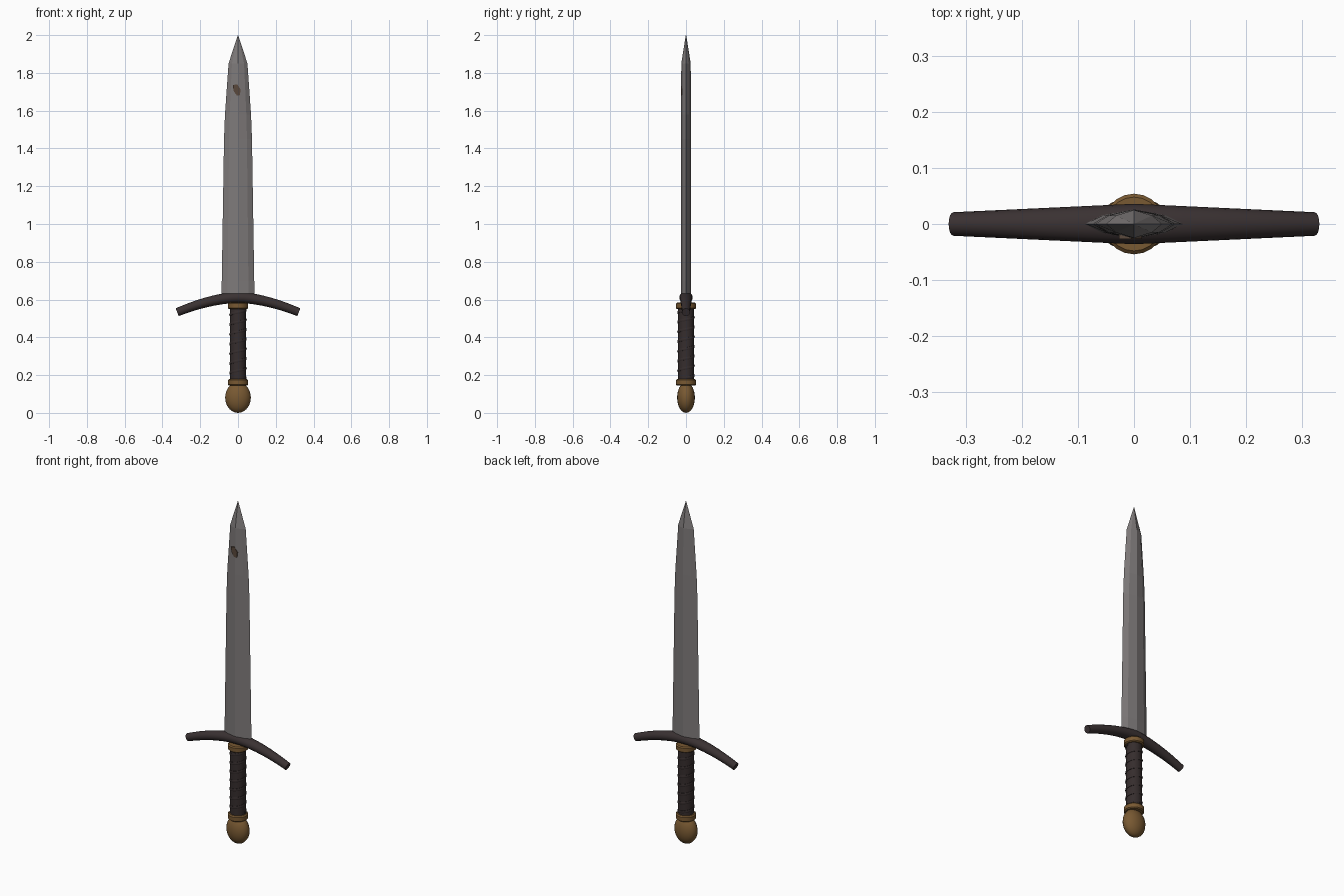
import bpy, bmesh, math
from mathutils import Vector

if "Cube" in bpy.data.objects:
    bpy.data.objects.remove(bpy.data.objects["Cube"])


def material(name, rgb):
    m = bpy.data.materials.new(name)
    m.diffuse_color = (*rgb, 1)
    m.use_nodes = True
    m.node_tree.nodes["Principled BSDF"].inputs["Base Color"].default_value = m.diffuse_color
    return m


STEEL = material("worn steel", (0.21, 0.195, 0.195))
IRON = material("dark iron", (0.042, 0.031, 0.032))
LEATHER = material("dark leather", (0.036, 0.026, 0.026))
BRASS = material("aged brass", (0.19, 0.10, 0.032))
RUST = material("rust", (0.10, 0.065, 0.045))


def loft(name, rings, mat, smooth=None):
    """Skin a list of equal-length rings and cap both ends."""
    bm = bmesh.new()
    vs = [[bm.verts.new(p) for p in r] for r in rings]
    n = len(vs[0])
    for a, b in zip(vs, vs[1:]):
        for i in range(n):
            j = (i + 1) % n
            bm.faces.new((a[i], a[j], b[j], b[i]))
    bm.faces.new(vs[0][::-1])
    bm.faces.new(vs[-1])
    bmesh.ops.remove_doubles(bm, verts=bm.verts, dist=1e-5)
    bmesh.ops.recalc_face_normals(bm, faces=bm.faces)
    me = bpy.data.meshes.new(name)
    bm.to_mesh(me)
    bm.free()
    me.materials.append(mat)
    ob = bpy.data.objects.new(name, me)
    bpy.context.collection.objects.link(ob)
    if smooth:
        bpy.ops.object.select_all(action='DESELECT')
        ob.select_set(True)
        bpy.context.view_layer.objects.active = ob
        bpy.ops.object.shade_smooth_by_angle(angle=math.radians(smooth))
    return ob


def ellipse(rx, ry, z, n=20):
    return [(rx * math.cos(2 * math.pi * i / n), ry * math.sin(2 * math.pi * i / n), z)
            for i in range(n)]


# Blade: faceted lens section, tapering to a short point
def blade_ring(w, t, z):
    half = [(1, 0), (0.64, 0.6), (0, 1), (-0.64, 0.6), (-1, 0), (-0.64, -0.6), (0, -1), (0.64, -0.6)]
    return [(w * x, t * y, z) for x, y in half]


loft("blade", [blade_ring(*s) for s in (
    (0.088, 0.026, 0.60), (0.086, 0.026, 0.70), (0.074, 0.026, 1.45), (0.069, 0.026, 1.58),
    (0.050, 0.025, 1.85), (0.001, 0.001, 2.0))], STEEL)

# Rust spot: thin plate on the front ridge
spot = [(-0.027, 1.735), (-0.005, 1.74), (0.014, 1.712), (0.010, 1.682), (-0.006, 1.68), (-0.024, 1.705)]
loft("rust_spot", [[(x, y, z) for x, z in spot] for y in (-0.0265, -0.019)], RUST)

# Crossguard: tapered oval bar swept along a drooping arc
guard = []
for i in range(-10, 11):
    x = 0.322 * i / 10
    u = abs(x) / 0.322
    slope = -0.55 * (x / 0.322) * 0.75
    side = Vector((1, 0, slope)).normalized()
    up = Vector((-side.z, 0, side.x))
    c = Vector((x, 0, 0.611 - 0.078 * u ** 1.7))
    ry, rz = 0.036 - 0.015 * u, 0.030 - 0.008 * u
    guard.append([c + Vector((0, ry * math.cos(a), 0)) + up * rz * math.sin(a)
                  for a in (2 * math.pi * k / 16 for k in range(16))])
loft("crossguard", guard, IRON, 40)

# Grip with a spiral cord
loft("grip", [ellipse(0.042, 0.042, z) for z in (0.16, 0.57)], LEATHER, 40)
turns, steps = 7, 24
cord = []
for i in range(turns * steps + 1):
    a = 2 * math.pi * i / steps
    z = 0.185 + 0.36 * i / (turns * steps)
    out = Vector((math.cos(a), math.sin(a), 0))
    cord.append([out * (0.0415 + 0.005 * math.cos(b)) + Vector((0, 0, z + 0.008 * math.sin(b)))
                 for b in (2 * math.pi * k / 6 for k in range(6))])
loft("grip_cord", cord, LEATHER, 60)

# Brass collars at both ends of the grip
for name, z in (("lower_collar", 0.145), ("upper_collar", 0.550)):
    loft(name, [ellipse(r, r, z + h) for r, h in (
        (0.048, 0), (0.054, 0.005), (0.054, 0.028), (0.048, 0.034))], BRASS, 30)

# Pommel: flattened egg
loft("pommel", [ellipse(0.068 * math.sin(t) + 1e-6, 0.047 * math.sin(t) + 1e-6, 0.081 - 0.081 * math.cos(t))
                for t in (math.pi * k / 14 for k in range(15))], BRASS, 50)
